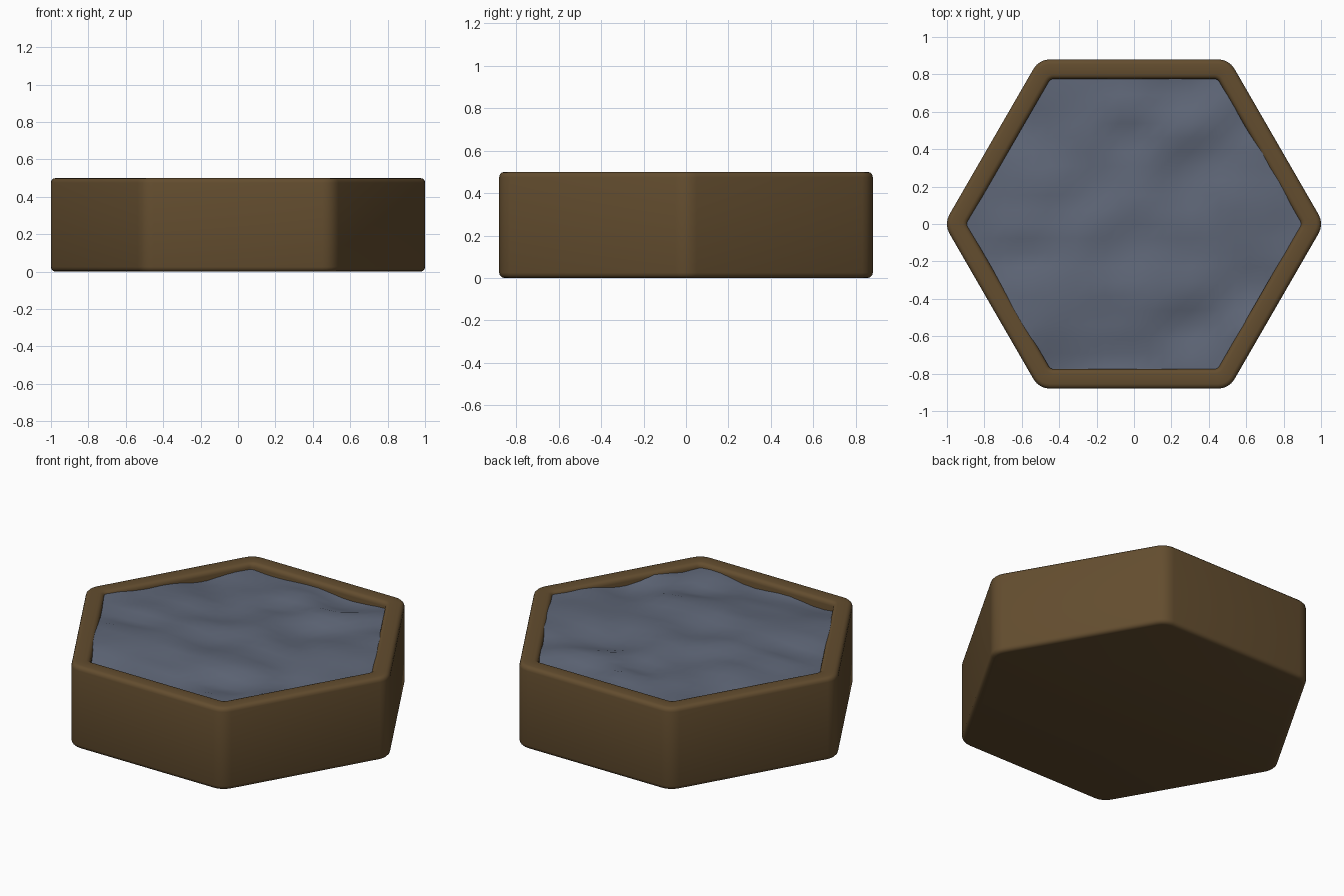
import bpy, bmesh, math
from mathutils import Vector, noise

if "Cube" in bpy.data.objects:
    bpy.data.objects.remove(bpy.data.objects["Cube"])


def material(name, rgb):
    m = bpy.data.materials.new(name)
    m.diffuse_color = (*rgb, 1)
    m.use_nodes = True
    m.node_tree.nodes["Principled BSDF"].inputs["Base Color"].default_value = m.diffuse_color
    return m


def make_object(name, bm, mat):
    bmesh.ops.recalc_face_normals(bm, faces=bm.faces)
    me = bpy.data.meshes.new(name)
    bm.to_mesh(me)
    bm.free()
    me.materials.append(mat)
    ob = bpy.data.objects.new(name, me)
    bpy.context.collection.objects.link(ob)
    bpy.ops.object.select_all(action='DESELECT')
    bpy.context.view_layer.objects.active = ob
    ob.select_set(True)
    bpy.ops.object.shade_smooth_by_angle(angle=math.radians(50))
    return ob


def hex_ring(bm, apothem, fillet, z, steps=4):
    """Hexagon with filleted corners, given by its flat-side distance."""
    ring = []
    centre = (apothem - fillet) / math.cos(math.pi / 6)
    for k in range(6):
        a = k * math.pi / 3
        for i in range(steps + 1):
            t = a + math.pi / 3 * (i / steps - 0.5)
            ring.append(bm.verts.new((centre * math.cos(a) + fillet * math.cos(t),
                                      centre * math.sin(a) + fillet * math.sin(t), z)))
    return ring


# Tray: wall section lofted round the hexagon, with rounded rim edges
OUT, INN, H, B = 0.88, 0.775, 0.5, 0.025
section = []
def arc(cx, cz, start, end, fillet):
    for i in range(4):
        t = math.radians(start + (end - start) * i / 3)
        section.append((cx + B * math.cos(t), fillet + B * math.cos(t), cz + B * math.sin(t)))
arc(OUT - B, B, -90, 0, 0.075)
arc(OUT - B, H - B, 0, 90, 0.075)
arc(INN + B, H - B, 90, 180, 0.055)
section.append((INN, 0.03, 0.35))

bm = bmesh.new()
rings = [hex_ring(bm, *s) for s in section]
for lo, hi in zip(rings, rings[1:]):
    for i in range(len(lo)):
        j = (i + 1) % len(lo)
        bm.faces.new((lo[i], lo[j], hi[j], hi[i]))
bm.faces.new(rings[0])
bm.faces.new(rings[-1])
make_object("hex_tray", bm, material("brown_tray", (0.125, 0.074, 0.028)))

# Water: rippled grid trimmed to the hexagon, edges tucked into the wall
bm = bmesh.new()
bmesh.ops.create_grid(bm, x_segments=26, y_segments=26, size=1)
for k in range(6):
    a = math.radians(30 + 60 * k)
    n = Vector((math.cos(a), math.sin(a), 0))
    bmesh.ops.bisect_plane(bm, geom=bm.verts[:] + bm.edges[:] + bm.faces[:],
                           plane_co=n * (INN + 0.012), plane_no=n, clear_outer=True)
for v in bm.verts:
    ripple = noise.noise(Vector((v.co.x * 3.2, v.co.y * 4.6, 2.7)))
    v.co.z = min(0.47 + 0.05 * ripple, 0.494)
make_object("water_surface", bm, material("slate_water", (0.115, 0.136, 0.188)))
